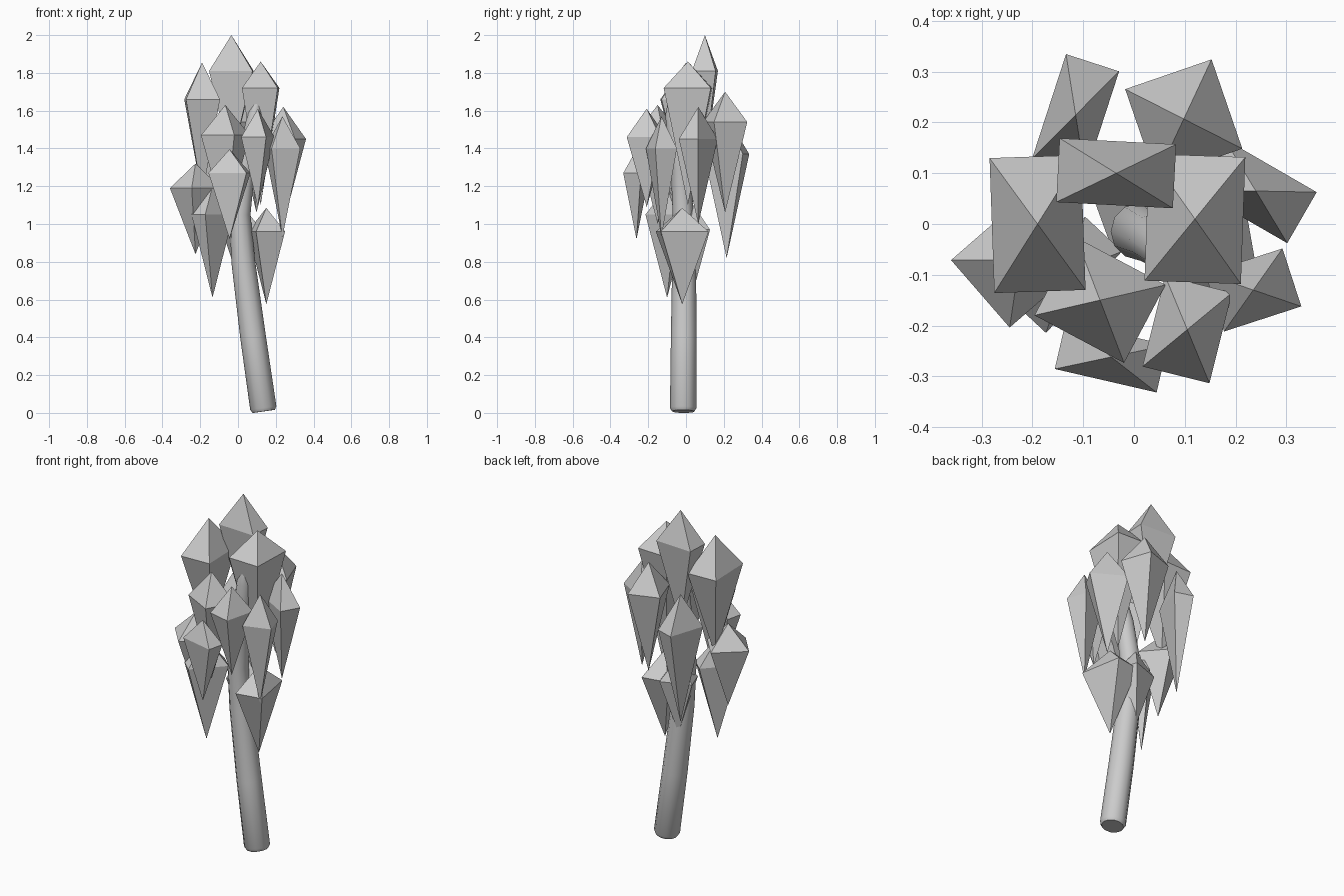
import bpy, bmesh
from math import sin, cos, pi, radians
from mathutils import Vector

if "Cube" in bpy.data.objects:
    bpy.data.objects.remove(bpy.data.objects["Cube"])


def make(name, bm):
    bmesh.ops.recalc_face_normals(bm, faces=bm.faces)
    me = bpy.data.meshes.new(name)
    bm.to_mesh(me)
    bm.free()
    ob = bpy.data.objects.new(name, me)
    bpy.context.collection.objects.link(ob)
    return ob


def leaf(i, x, y, hx, hy, ang, top, mid, bot):
    """Four-sided crystal: short pyramid above, long pyramid below."""
    bm = bmesh.new()
    c, s = cos(radians(ang)), sin(radians(ang))
    ring = []
    for sx, sy in ((1, 1), (-1, 1), (-1, -1), (1, -1)):
        u, v = sx * hx, sy * hy
        ring.append(bm.verts.new((x + u * c - v * s, y + u * s + v * c, mid)))
    t = bm.verts.new((x, y, top))
    b = bm.verts.new((x, y, bot))
    for k in range(4):
        p, q = ring[k], ring[(k + 1) % 4]
        bm.faces.new((p, q, t))
        bm.faces.new((q, p, b))
    make(f"leaf_{i:02d}", bm)


# Leaf clumps: x, y, half width, half depth, turn, top / widest / bottom height
leaves = [
    (-.035, .10, .115, .063, -3, 2.0, 1.81, 1.32),
    (-.19, 0, .09, .133, 2, 1.855, 1.66, 1.15),
    (.12, .01, .095, .125, -2, 1.86, 1.72, 1.10),
    (-.115, .215, .055, .108, -18, 1.57, 1.37, .82),
    (.098, .207, .09, .093, 19, 1.70, 1.54, 1.06),
    (.24, .065, .105, .058, -30, 1.62, 1.45, 1.0),
    (.235, -.13, .08, .06, 18, 1.57, 1.40, .93),
    (.15, -.02, .078, .128, 10, 1.085, .96, .575),
    (-.045, -.262, .103, .048, -13, 1.395, 1.27, .92),
    (-.067, -.15, .10, .087, -28, 1.63, 1.47, 1.0),
    (.105, -.208, .068, .092, -14, 1.61, 1.46, 1.09),
    (-.225, -.07, .103, .088, 41, 1.32, 1.19, .84),
    (-.135, -.10, .11, .05, 47, 1.2, 1.05, .61),
    (.02, .04, .09, .06, 20, 1.10, .97, .65),
]
for i, l in enumerate(leaves, 1):
    leaf(i, *l)

# Leaning trunk, bending back near the top
path = [(.135, -.015, .018, .07), (.08, -.012, .4, .068), (.028, -.01, .8, .063),
        (.01, -.015, 1.05, .056), (.04, -.03, 1.3, .05), (.09, -.07, 1.58, .04),
        (.10, -.075, 1.65, .02)]
bm = bmesh.new()
pts = [Vector(p[:3]) for p in path]
rings = []
sides = 12
for k, p in enumerate(pts):
    d = (pts[min(k + 1, len(pts) - 1)] - pts[max(k - 1, 0)]).normalized()
    u = Vector((0, 1, 0)).cross(d).normalized()
    v = d.cross(u)
    r = path[k][3]
    radii = [(r * .85, -.01), (r, .008)] if k == 0 else [(r, 0)]
    for rr, off in radii:
        rings.append([bm.verts.new(p + d * off + (u * cos(2 * pi * j / sides)
                     + v * sin(2 * pi * j / sides)) * rr) for j in range(sides)])
for a, b in zip(rings, rings[1:]):
    for j in range(sides):
        bm.faces.new((a[j], a[(j + 1) % sides], b[(j + 1) % sides], b[j]))
bm.faces.new(rings[0])
bm.faces.new(rings[-1])
trunk = make("trunk", bm)
bpy.context.view_layer.objects.active = trunk
trunk.select_set(True)
bpy.ops.object.shade_smooth_by_angle(angle=radians(40))
